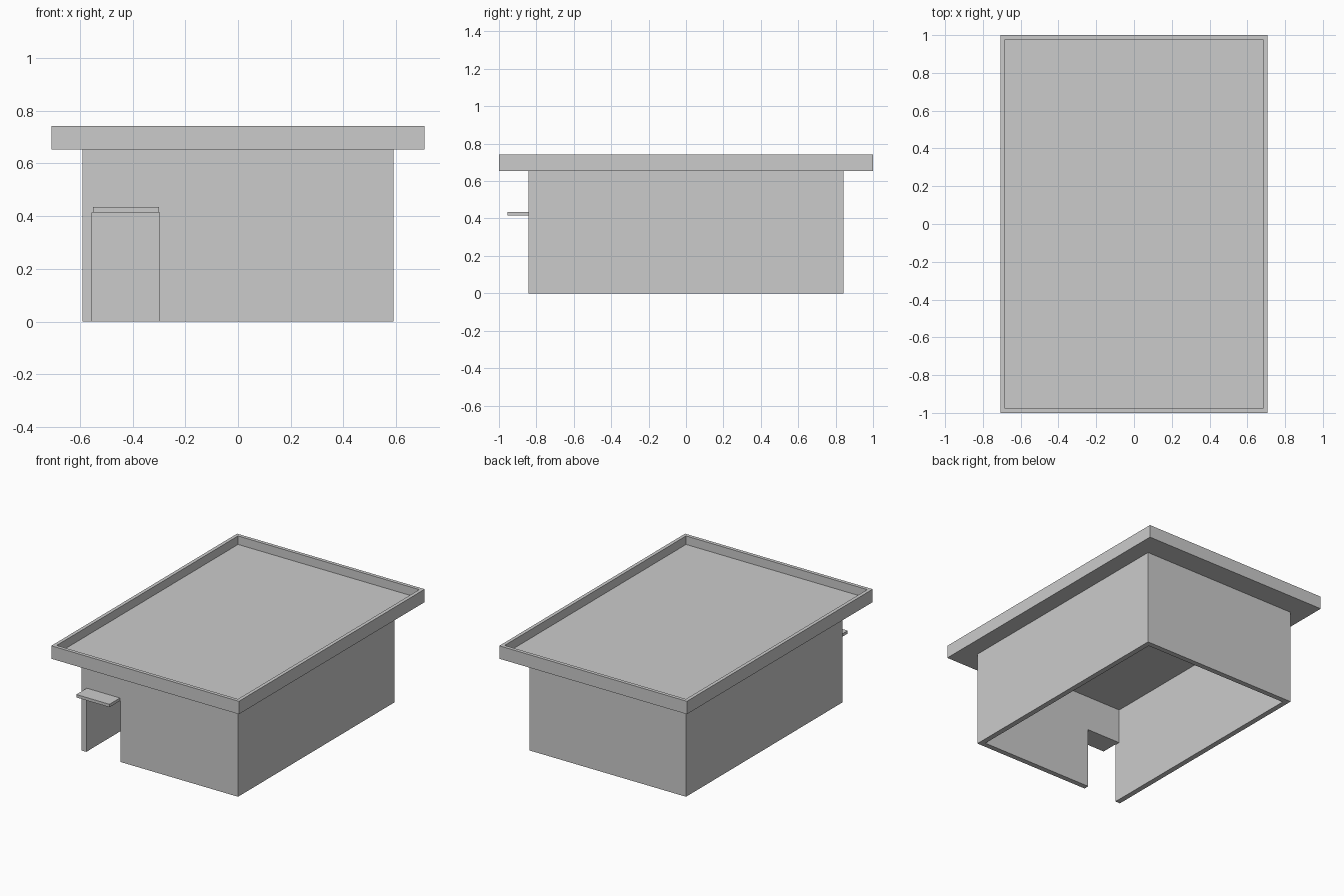
import bpy, bmesh

if "Cube" in bpy.data.objects:
    bpy.data.objects.remove(bpy.data.objects["Cube"])


def box(name, lo, hi):
    """Axis-aligned box between two corners."""
    bm = bmesh.new()
    bmesh.ops.create_cube(bm, size=1)
    for v in bm.verts:
        v.co = [(a + b) / 2 + c * (b - a) for a, b, c in zip(lo, hi, v.co)]
    me = bpy.data.meshes.new(name)
    bm.to_mesh(me)
    bm.free()
    ob = bpy.data.objects.new(name, me)
    bpy.context.collection.objects.link(ob)
    return ob


def cut(target, cutter):
    """Subtract cutter from target, then discard it."""
    mod = target.modifiers.new("cut", 'BOOLEAN')
    mod.operation = 'DIFFERENCE'
    mod.solver = 'EXACT'
    mod.object = cutter
    bpy.context.view_layer.objects.active = target
    bpy.ops.object.modifier_apply(modifier=mod.name)
    bpy.data.objects.remove(cutter)


W, D, H = 0.59, 0.842, 0.654      # wall half width, half depth, height
T = 0.036                         # wall thickness
DOOR_L, DOOR_R, DOOR_H = -0.553, -0.297, 0.415

# Hollow walls, open underneath, with a doorway in the front
walls = box("walls", (-W, -D, 0), (W, D, H))
cut(walls, box("room_cutter", (-W + T, -D + T, -0.1), (W - T, D - T, H + 0.1)))
cut(walls, box("door_cutter", (DOOR_L, -D - 0.1, -0.1), (DOOR_R, -D + T + 0.01, DOOR_H)))

# Flat overhanging roof with a raised rim
roof = box("roof", (-0.707, -1, H), (0.707, 1, 0.742))
bm = bmesh.new()
bm.from_mesh(roof.data)
bm.normal_update()
top = max(bm.faces, key=lambda f: f.normal.z)
bmesh.ops.inset_region(bm, faces=[top], thickness=0.024, use_even_offset=True)
rim_floor = bmesh.ops.extrude_discrete_faces(bm, faces=[top])["faces"][0]
bmesh.ops.translate(bm, verts=rim_floor.verts, vec=(0, 0, -0.058))
bmesh.ops.recalc_face_normals(bm, faces=bm.faces)
bm.to_mesh(roof.data)
bm.free()

# Small slab sheltering the doorway
box("door_canopy", (-0.55, -0.955, DOOR_H), (-0.30, -D, 0.435))
